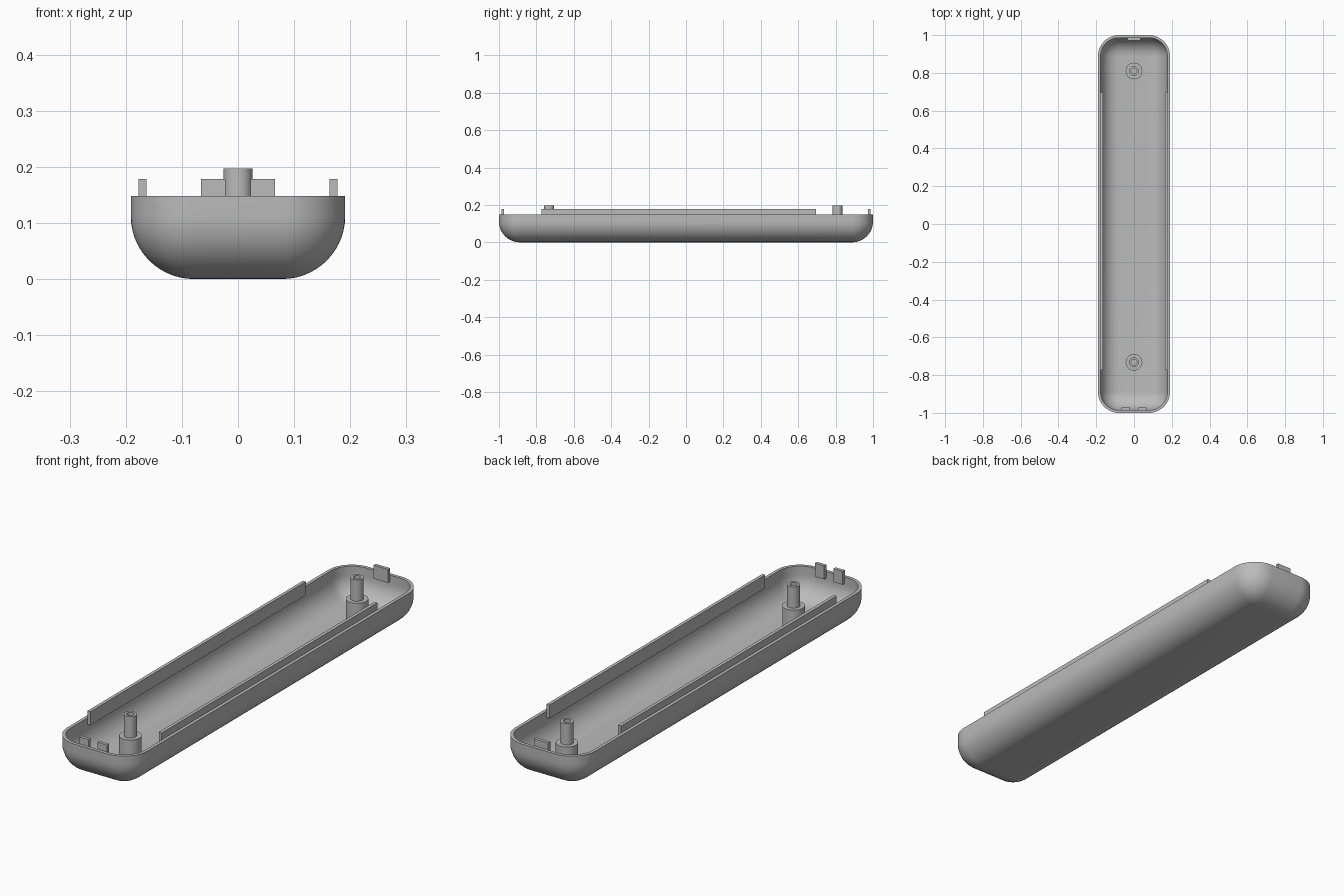
import bpy, bmesh, math

if "Cube" in bpy.data.objects:
    bpy.data.objects.remove(bpy.data.objects["Cube"], do_unlink=True)

grey = bpy.data.materials.new("plain grey")
grey.use_nodes = True
GREY = (0.5, 0.5, 0.5, 1)
grey.diffuse_color = GREY
grey.node_tree.nodes["Principled BSDF"].inputs["Base Color"].default_value = GREY

HALF_X, HALF_Y, RIM, RADIUS, WALL = 0.191, 1.0, 0.148, 0.112, 0.014
TAB_TOP, TAB_BOTTOM = 0.178, 0.12


def finish(bm, name, smooth=False):
    bmesh.ops.remove_doubles(bm, verts=bm.verts, dist=1e-5)
    bmesh.ops.recalc_face_normals(bm, faces=bm.faces)
    mesh = bpy.data.meshes.new(name)
    bm.to_mesh(mesh)
    bm.free()
    mesh.materials.append(grey)
    obj = bpy.data.objects.new(name, mesh)
    bpy.context.collection.objects.link(obj)
    if smooth:
        bpy.ops.object.select_all(action="DESELECT")
        obj.select_set(True)
        bpy.context.view_layer.objects.active = obj
        bpy.ops.object.shade_smooth_by_angle(angle=math.radians(35))
    return obj


def bridge(bm, a, b):
    n = len(a)
    for i in range(n):
        j = (i + 1) % n
        bm.faces.new((a[i], a[j], b[j], b[i]))


def rounded_loop(bm, inset, z, steps=14):
    """Rounded rectangle whose corners shrink with the inset."""
    r = max(RADIUS - inset, 0)
    cx, cy = HALF_X - RADIUS, HALF_Y - RADIUS
    loop = []
    for k, (sx, sy) in enumerate(((1, 1), (-1, 1), (-1, -1), (1, -1))):
        for i in range(steps + 1):
            a = math.pi / 2 * (k + i / steps)
            loop.append(bm.verts.new((sx * cx + r * math.cos(a), sy * cy + r * math.sin(a), z)))
    return loop


# Tray: outer skin from the floor up, over the rim, and down the inner skin
def skin(inset, steps=14):
    r = RADIUS - inset
    arc = [math.pi / 2 * i / steps for i in range(steps + 1)]
    return [(RADIUS - r * math.sin(a), RADIUS - r * math.cos(a)) for a in arc] + [(inset, RIM)]


bm = bmesh.new()
profile = skin(0) + skin(WALL)[::-1]
loops = [rounded_loop(bm, inset, z) for inset, z in profile]
for a, b in zip(loops, loops[1:]):
    bridge(bm, a, b)
for end in (loops[0], loops[-1]):
    corners = end[::15]
    bm.faces.new(corners)
finish(bm, "tray", True)


# Screw posts: wide boss, narrow pin and blind hole
def post(name, y, steps=32):
    bm = bmesh.new()
    profile = [(0.044, 0.008), (0.044, 0.105), (0.026, 0.105), (0.026, 0.197), (0.015, 0.197), (0.015, 0.11)]
    rings = []
    for r, z in profile:
        rings.append([bm.verts.new((r * math.cos(math.tau * i / steps),
                                    y + r * math.sin(math.tau * i / steps), z)) for i in range(steps)])
    for a, b in zip(rings, rings[1:]):
        bridge(bm, a, b)
    bm.faces.new(rings[0])
    bm.faces.new(rings[-1])
    finish(bm, name, True)


post("front_post", -0.732)
post("back_post", 0.81)


# Locating rails and tabs standing inside the wall
def block(name, x0, x1, y0, y1):
    bm = bmesh.new()
    bmesh.ops.create_cube(bm, size=1)
    for v in bm.verts:
        v.co = (x0 if v.co.x < 0 else x1, y0 if v.co.y < 0 else y1,
                TAB_BOTTOM if v.co.z < 0 else TAB_TOP)
    finish(bm, name)


for side, s in (("left", 1), ("right", -1)):
    block(side + "_rail", *sorted((s * 0.163, s * 0.1772)), -0.772, 0.695)
    block(side + "_front_tab", *sorted((s * 0.022, s * 0.066)), -0.9862, -0.972)
block("back_tab", -0.034, 0.034, 0.972, 0.9862)
